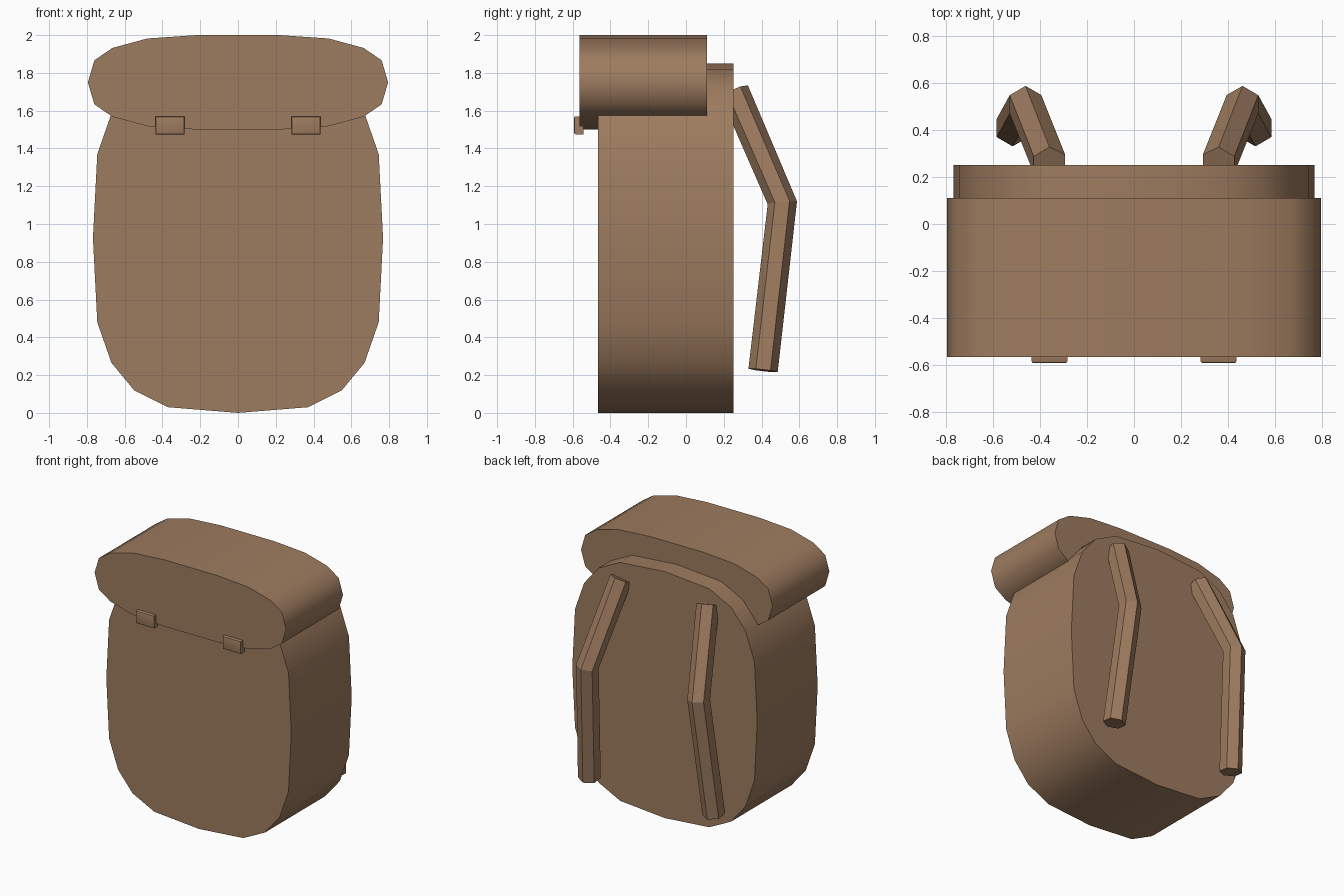
import bpy, bmesh, math
from mathutils import Vector

if "Cube" in bpy.data.objects:
    bpy.data.objects.remove(bpy.data.objects["Cube"])

leather = bpy.data.materials.new("brown leather")
leather.diffuse_color = (0.34, 0.20, 0.115, 1)
leather.use_nodes = True
leather.node_tree.nodes["Principled BSDF"].inputs["Base Color"].default_value = leather.diffuse_color


def add_object(name, bm, smooth=None):
    bmesh.ops.recalc_face_normals(bm, faces=bm.faces)
    mesh = bpy.data.meshes.new(name)
    bm.to_mesh(mesh)
    bm.free()
    mesh.materials.append(leather)
    ob = bpy.data.objects.new(name, mesh)
    bpy.context.collection.objects.link(ob)
    if smooth:
        bpy.ops.object.select_all(action='DESELECT')
        ob.select_set(True)
        bpy.context.view_layer.objects.active = ob
        bpy.ops.object.shade_smooth_by_angle(angle=math.radians(smooth))
    return ob


def loft(rings):
    """Bridge equal rings of points and cap both ends."""
    bm = bmesh.new()
    rings = [[bm.verts.new(p) for p in ring] for ring in rings]
    n = len(rings[0])
    for a, b in zip(rings, rings[1:]):
        for i in range(n):
            j = (i + 1) % n
            bm.faces.new((a[i], a[j], b[j], b[i]))
    bm.faces.new(rings[0])
    bm.faces.new(rings[-1])
    return bm


def slab(name, half, y0, y1):
    """Extrude a profile mirrored across x = 0; half runs bottom to top."""
    outline = half + [(-x, z) for x, z in reversed(half) if x > 0]
    add_object(name, loft([[(x, y, z) for x, z in outline] for y in (y0, y1)]), 45)


# Main bag: rounded outline, symmetric about its middle height
lower = [(0, 0), (0.37, 0.03), (0.55, 0.12), (0.67, 0.265), (0.745, 0.48)]
mid = 0.925
body = lower + [(0.768, mid)] + [(x, 2 * mid - z) for x, z in reversed(lower)]
slab("bag_body", body, -0.465, 0.252)

# Thick top flap overhanging the front
lower = [(0.22, 1.5), (0.48, 1.518), (0.665, 1.568), (0.76, 1.633)]
flap = lower + [(0.795, 1.75)] + [(x, 3.5 - z) for x, z in reversed(lower)]
slab("top_flap", flap, -0.565, 0.11)

# Paired buckles and six-sided shoulder straps
for side, s in (("left", -1), ("right", 1)):
    bm = bmesh.new()
    bmesh.ops.create_cube(bm, size=1)
    for v in bm.verts:
        v.co = Vector((v.co.x * 0.152 + s * 0.36, v.co.y * 0.05 - 0.567,
                       v.co.z * 0.095 + 1.5225))
    front = [e for e in bm.edges if all(v.co.y < -0.58 for v in e.verts)]
    bmesh.ops.bevel(bm, geom=front, offset=0.008, segments=2, profile=0.5,
                    affect='EDGES')
    add_object(side + "_buckle", bm, 30)

    path = [Vector(p) for p in ((s * 0.36, 0.256, 1.703), (s * 0.462, 0.51, 1.112),
                                (s * 0.517, 0.408, 0.225))]
    rings = []
    for i, p in enumerate(path):
        t = (path[min(i + 1, 2)] - path[max(i - 1, 0)]).normalized()
        u = Vector((1, 0, 0))
        u = (u - t * u.dot(t)).normalized()
        w = u.cross(t)
        rings.append([p + 0.078 * (u * math.sin(k * math.pi / 3) +
                                   w * math.cos(k * math.pi / 3)) for k in range(6)])
    add_object(side + "_strap", loft(rings))
